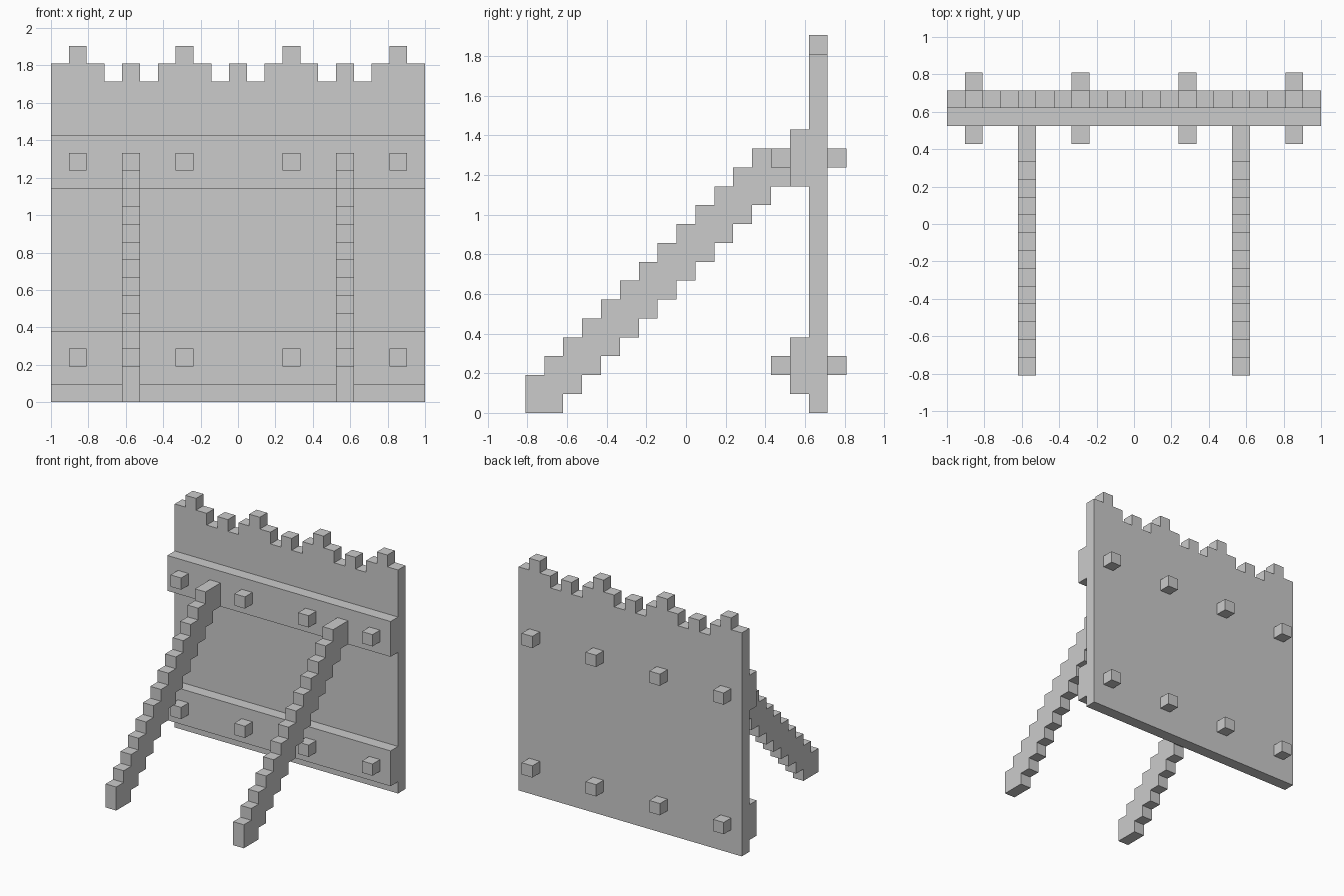
import bpy, bmesh
from mathutils import Vector

if "Cube" in bpy.data.objects:
    bpy.data.objects.remove(bpy.data.objects["Cube"])

U = 2 / 21                                  # one block
ORIGIN = Vector((-10.5, -8.5, 0))           # grid corner, in blocks


def extrude(name, points, direction):
    """Extrude a flat outline (grid coordinates) along a direction."""
    bm = bmesh.new()
    face = bm.faces.new([bm.verts.new((Vector(p) + ORIGIN) * U) for p in points])
    side = bmesh.ops.extrude_face_region(bm, geom=[face], use_keep_orig=True)
    verts = [g for g in side["geom"] if isinstance(g, bmesh.types.BMVert)]
    bmesh.ops.translate(bm, verts=verts, vec=Vector(direction) * U)
    bmesh.ops.recalc_face_normals(bm, faces=bm.faces)
    mesh = bpy.data.meshes.new(name)
    bm.to_mesh(mesh)
    bm.free()
    obj = bpy.data.objects.new(name, mesh)
    bpy.context.collection.objects.link(obj)
    return obj


def box(name, lo, hi):
    (x0, y0, z0), (x1, y1, z1) = lo, hi
    return extrude(name, [(x0, y0, z0), (x1, y0, z0), (x1, y0, z1), (x0, y0, z1)],
                   (0, y1 - y0, 0))


def steps(heights):
    """Stepped outline (position, height) through one-block columns."""
    pts = []
    for i, h in enumerate(heights):
        if pts and pts[-1][1] == h:
            pts[-1] = (i + 1, h)
        else:
            pts += [(i, h), (i + 1, h)]
    return pts


# Wall panel with jagged top
tops = [(19, 20, 19, 18, 19, 18)[i % 6] for i in range(21)]
outline = [(0, 0)] + steps(tops) + [(21, 0)]
extrude("wall_panel", [(x, 15, z) for x, z in outline], (0, 1, 0))

# Horizontal rails and their bolt heads on both sides
for level, z in (("lower", 1), ("upper", 12)):
    box(level + "_rail", (0, 14, z), (21, 15, z + 3))
    for n, x in enumerate((1, 7, 13, 19), 1):
        for side, y in (("front", 13), ("back", 16)):
            box(f"{level}_{side}_bolt_{n}", (x, y, z + 1), (x + 1, y + 1, z + 2))

# Stepped diagonal support struts
upper = steps([min(i + 2, 14) for i in range(14)])
lower = steps([max(i - 1, 0) for i in range(14)])
profile = upper + lower[::-1]
for side, x in (("left", 4), ("right", 16)):
    extrude(side + "_strut", [(x, y, z) for y, z in profile], (1, 0, 0))
